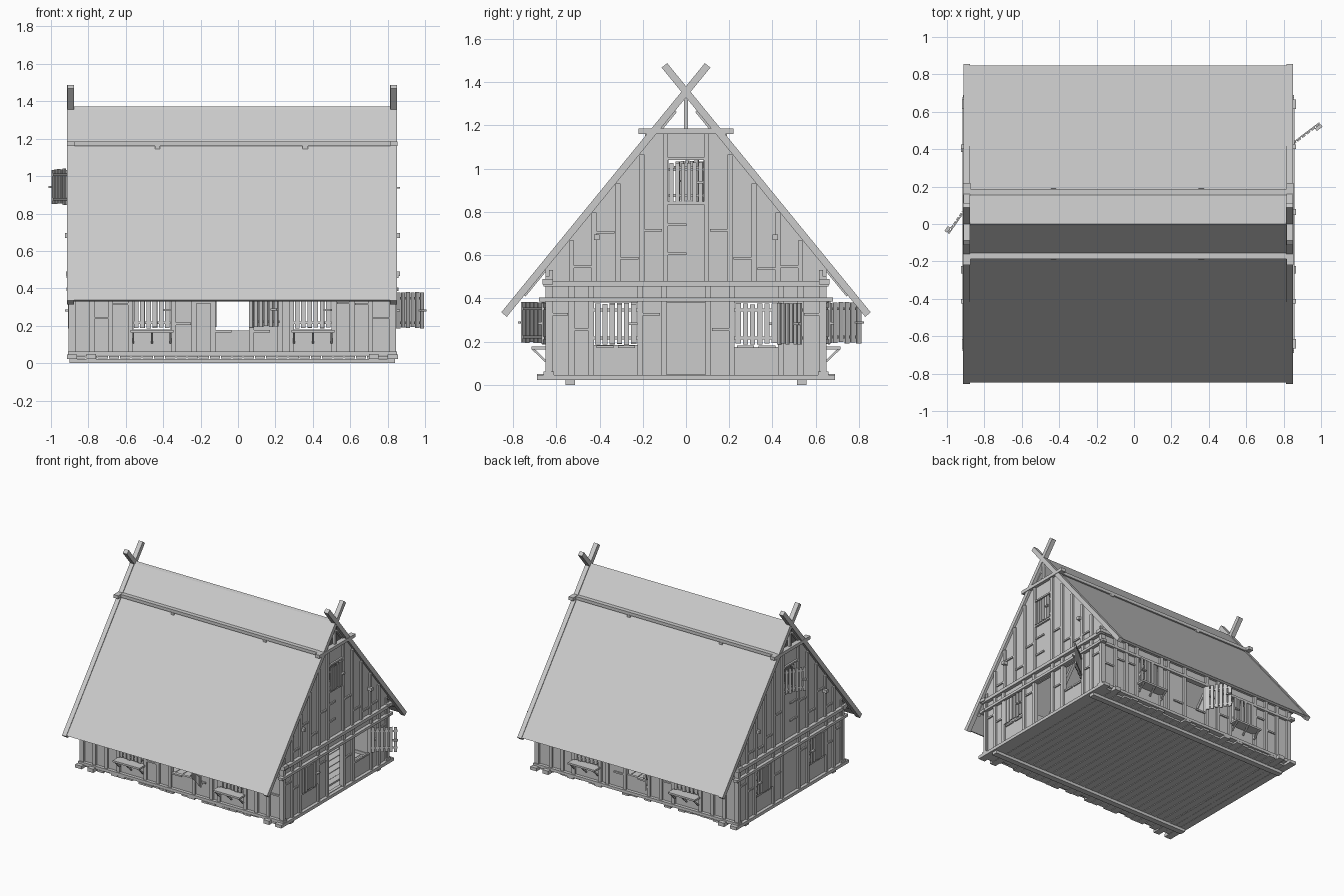
import bpy, bmesh, random
from math import radians
from mathutils import Matrix, Vector

if "Cube" in bpy.data.objects:
    bpy.data.objects.remove(bpy.data.objects["Cube"])

random.seed(4)
SLOPE, RIDGE = 1.22, 1.372


def finish(name, bm):
    bmesh.ops.recalc_face_normals(bm, faces=bm.faces[:])
    me = bpy.data.meshes.new(name)
    bm.to_mesh(me)
    bm.free()
    ob = bpy.data.objects.new(name, me)
    bpy.context.collection.objects.link(ob)
    return ob


def boxes(name, items, M=Matrix.Identity(4)):
    """One object from boxes (x0, x1, y0, y1, z0, z1) in the frame M."""
    bm = bmesh.new()
    for x0, x1, y0, y1, z0, z1 in items:
        T = Matrix.Translation(((x0 + x1) / 2, (y0 + y1) / 2, (z0 + z1) / 2))
        bmesh.ops.create_cube(bm, size=1, matrix=M @ T @ Matrix.Diagonal((x1 - x0, y1 - y0, z1 - z0, 1)))
    return finish(name, bm)


def prism(name, pts, x0, x1):
    """Extrude a y,z profile along x."""
    bm = bmesh.new()
    f = bm.faces.new([bm.verts.new((x0, y, z)) for y, z in pts])
    r = bmesh.ops.extrude_face_region(bm, geom=[f])
    bmesh.ops.translate(bm, verts=[v for v in r['geom'] if isinstance(v, bmesh.types.BMVert)], vec=(x1 - x0, 0, 0))
    return finish(name, bm)


def bar(name, a, b, w, x0, x1):
    a, b = Vector(a), Vector(b)
    d = (b - a).normalized()
    n = Vector((-d.y, d.x)) * w / 2
    return prism(name, [a + n, b + n, b - n, a - n], x0, x1)


# Wall frames: local x runs along the wall, local y points outward
def frame(o, u, out):
    return Matrix(((u[0], out[0], 0, o[0]), (u[1], out[1], 0, o[1]), (0, 0, 1, 0), (0, 0, 0, 1)))


SIDES = {'right': frame((.83, 0), (0, 1), (1, 0)), 'left': frame((-.89, 0), (0, 1), (-1, 0)),
         'front': frame((0, -.635), (1, 0), (0, -1)), 'back': frame((0, .635), (1, 0), (0, 1))}


def wall(side, u0, u1, z0, z1, holes):
    items, u = [], u0
    for a, b, zb, zt in holes:
        items += [(u, a, -.02, 0, z0, z1), (a, b, -.02, 0, zt, z1)]
        if zb > z0:
            items.append((a, b, -.02, 0, z0, zb))
        u = b
    items.append((u, u1, -.02, 0, z0, z1))
    boxes(side + '_wall', items, SIDES[side])


def shutter(side, hinge, dirn, angle, z0, z1, w, n=6):
    """Slatted shutter swung out by angle from the wall plane."""
    swing = Matrix.Rotation(radians(angle) * dirn, 4, 'Z')
    M = SIDES[side] @ Matrix.Translation((hinge, .012, 0)) @ swing
    p = w / n
    it = []
    for i in range(n):
        a, b = sorted((dirn * (i * p + p * .14), dirn * ((i + 1) * p - p * .14)))
        it.append((a, b, 0, .008, z0 + random.uniform(0, .008), z1 - random.uniform(0, .008)))
    a, b = sorted((0, dirn * w))
    for z in (z0 + .025, z1 - .04):
        it.append((a, b, -.006, 0, z, z + .013))
    a, b = sorted((dirn * w * .8, dirn * w))
    it.append((a, b, .008, .024, (z0 + z1) / 2 - .005, (z0 + z1) / 2 + .005))
    boxes(side + '_shutter', it, M)


# Long walls with windows, studs, rails, sill shelves
for side in ('front', 'back'):
    M = SIDES[side]
    wall(side, -.9, .84, .045, .53, [(-.56, -.36, .18, .385), (-.12, .06, .175, .385), (.3, .5, .18, .385)])
    boxes(side + '_studs', [(u - .013, u + .013, 0, .015, .05, .5) for u in
          (-.89, -.78, -.68, -.575, -.345, -.235, -.133, .073, .225, .287, .513, .61, .71, .83)], M)
    boxes(side + '_rails', [(a, a + .085, 0, .01, z, z + .012) for a, z in
          ((-.775, .235), (-.665, .31), (-.335, .205), (-.225, .32), (-.12, .165), (.085, .165), (.53, .315),
           (.625, .31), (.725, .235))], M)
    boxes(side + '_sill_beam', [(-.91, .85, -.025, .025, .04, .062)], M)
    boxes(side + '_wall_plates', [(-.92, .865, -.02, .03, .465, .49), (-.915, .858, -.01, .02, .385, .405)], M)
    s = -1 if side == 'front' else 1
    for c in (-.46, .4):
        boxes(side + '_shelf', [(c - .115, c + .115, 0, .08, .163, .177)], M)
        for k in (-.1, 0, .1):
            bar(side + '_shelf_bracket', (s * .65, .11), (s * .708, .165), .01, c + k - .005, c + k + .005)
        shutter(side, c - .1, 1, 4, .185, .385, .2)
shutter('front', .06, 1, 35, .19, .385, .195)
shutter('back', -.12, -1, 57, .19, .385, .195)

# Gable walls
holes = [(-.425, -.225, .185, .38), (-.088, .088, .05, .38), (.225, .425, .175, .38)]
for side, s in (('right', 1), ('left', -1)):
    M = SIDES[side]
    wall(side, -.65, .65, .045, .48, holes if s > 0 else [holes[0], holes[2]])
    x0, x1 = (.81, .83) if s > 0 else (-.89, -.87)
    top = 1.342
    for k in (-1, 1):
        prism(side + '_gable', [(k * .65, .48), (k * .65, top - SLOPE * .65), (k * .145, 1.165),
                                (k * .08, 1.165), (k * .08, .48)], x0, x1)
    boxes(side + '_gable_centre', [(-.08, .08, -.02, 0, .48, .845), (-.08, .08, -.02, 0, 1.04, 1.165)], M)
    # Studs follow the roof slope
    boxes(side + '_gable_studs', [(k * u - .012, k * u + .012, 0, .014, .48, min(1.165, 1.33 - SLOPE * (u + .012)))
          for u in (.095, .205, .315, .425, .53) for k in (-1, 1)], M)
    boxes(side + '_gable_rails', [(a, a + .085, 0, .01, z, z + .012) for a, z in
          ((-.52, .54), (-.305, .58), (-.195, .71), (.11, .71), (.22, .58), (.435, .54), (-.083, .6), (-.083, .735),
           (-.415, .7), (.33, .53))] + [(-.085, .085, 0, .014, .835, .847), (-.085, .085, 0, .014, 1.04, 1.052)], M)
    boxes(side + '_lower_studs', [(k * u - .013, k * u + .013, 0, .015, .045, .46)
          for u in (.101, .212, .438, .53, .637) for k in (-1, 1)], M)
    boxes(side + '_lower_rails', [(a, a + .08, 0, .01, z, z + .012) for a, z in
          ((-.625, .32), (-.52, .25), (-.2, .32), (.12, .25), (.445, .25), (.545, .32), (-.415, .17), (-.315, .17),
           (.235, .17), (.335, .17))], M)
    boxes(side + '_tie_beams', [(-.66, .66, -.01, .028, .455, .48), (-.68, .68, -.01, .026, .385, .405)], M)
    boxes(side + '_base_beam', [(-.69, .69, -.03, .025, .022, .046)], M)
    boxes(side + '_collar_beam', [(-.22, .22, -.015, .024, 1.16, 1.185)], M)
    boxes(side + '_king_post', [(-.01, .01, -.01, .01, 1.18, 1.36)], M)
    boxes(side + '_purlin_ends', [(k * .413 - .012, k * .413 + .012, 0, .035, .67, .695) for k in (-1, 1)], M)
    # Crossed barge boards
    b0, b1 = (.815, .85) if s > 0 else (-.912, -.877)
    for k in (-1, 1):
        bar(side + '_barge_board', (k * .842, .325), (-k * .1, 1.478), .033, b0 + k * .001, b1 + k * .001)

for side in ('right', 'left'):
    shutter(side, -.425, 1, 0, .185, .38, .2)
shutter('right', .425, 1, 53, .185, .38, .19)
shutter('left', .225, 1, 0, .185, .38, .2)
shutter('right', -.08, 1, 0, .845, 1.03, .16)
shutter('left', .08, -1, 35, .845, 1.04, .16)

# Roof slabs, the back one lapping over the front at the ridge
T = .03
prism('front_roof', [(-.848, RIDGE - SLOPE * .848), (-.012, RIDGE - SLOPE * .012), (0, RIDGE - T),
                     (-.83, RIDGE - T - SLOPE * .83)], -.88, .82)
prism('back_roof', [(.848, RIDGE - SLOPE * .848), (0, RIDGE), (-.015, RIDGE - T + .004), (0, RIDGE - T),
                    (.83, RIDGE - T - SLOPE * .83)], -.88, .82)

# Rafters under the slabs and roof beams on top
for k in (-1, 1):
    for i in range(7):
        x = -.875 + i * .281
        bar('rafter', (k * .75, 1.33 - SLOPE * .75), (k * .05, 1.33 - SLOPE * .05), .02, x - .012, x + .012)
    y0, y1 = sorted((k * .15, k * .187))
    boxes('roof_beam', [(-.912, .852, y0, y1, 1.16, 1.184)])
    y0, y1 = sorted((k * .165, k * .19))
    boxes('roof_pegs', [(x - .014, x + .014, y0, y1, 1.145, 1.162) for x in (-.43, .36)])
    # Ground runners
    boxes('ground_runner', [(-.9, .84, k * .535 - .022, k * .535 + .022, 0, .022)])

# Floor boards and cross joists
boards, n = [], 28
for i in range(n):
    x = -.87 + i * 1.68 / n
    e, f = random.uniform(.62, .665), random.uniform(.62, .665)
    boards.append((x, x + 1.68 / n - .005, -e, f, .024, .038))
boxes('floor_boards', boards)
boxes('cross_joists', [(x - .025, x + .025, -.69, .69, .021, .05) for x in (-.785, .725)])
